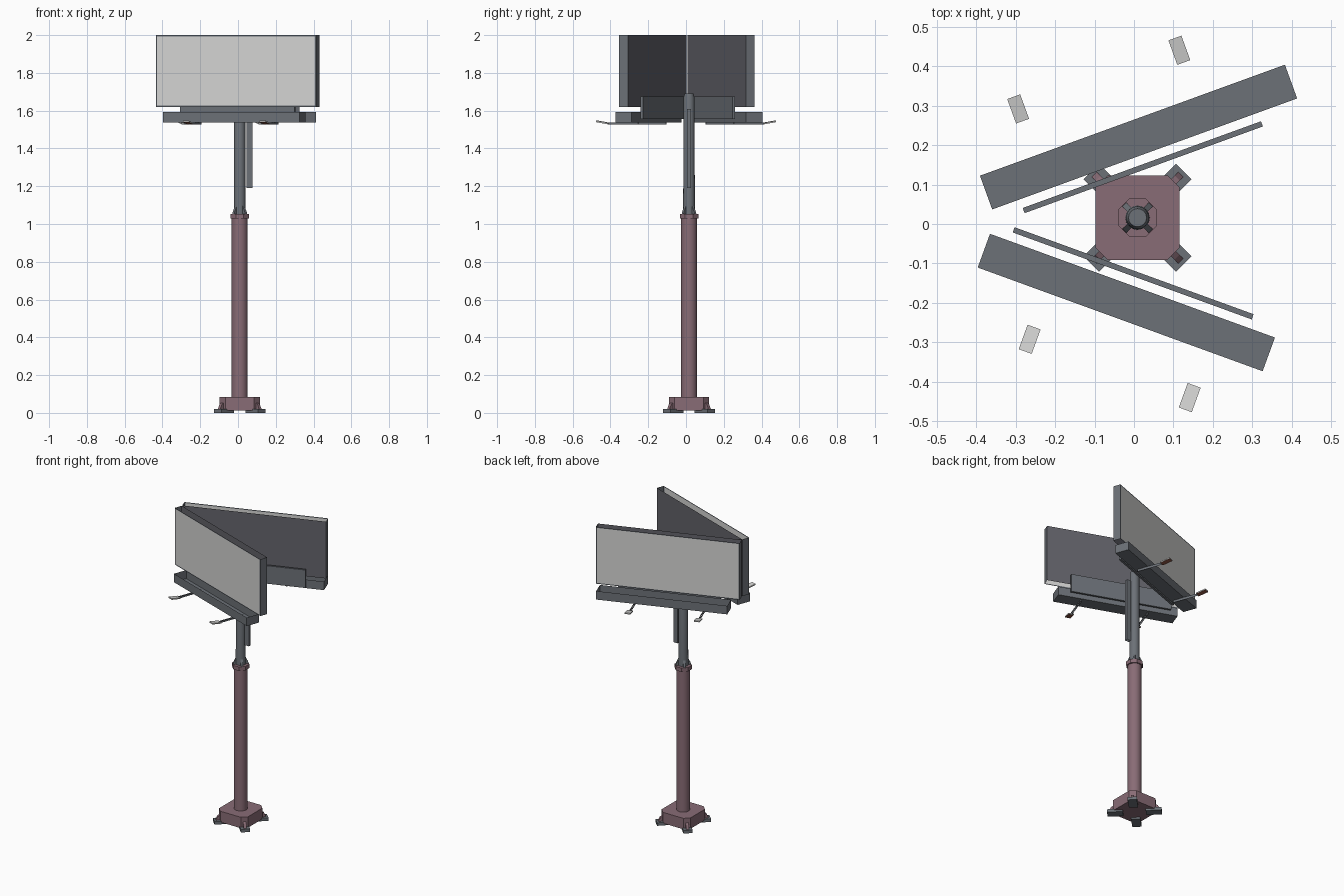
import bpy, bmesh, math
from mathutils import Vector

if "Cube" in bpy.data.objects:
    bpy.data.objects.remove(bpy.data.objects["Cube"])

CX, CY = 0.009, 0.016            # pole axis
C, S = math.cos(math.radians(20)), math.sin(math.radians(20))


def material(name, rgb):
    m = bpy.data.materials.new(name)
    m.diffuse_color = (*rgb, 1)
    m.use_nodes = True
    m.node_tree.nodes["Principled BSDF"].inputs["Base Color"].default_value = m.diffuse_color
    return m


steel = material("blue_grey_steel", (0.15, 0.165, 0.185))
dark = material("dark_grey_backing", (0.125, 0.125, 0.145))
mauve = material("mauve_paint", (0.25, 0.15, 0.18))
white = material("pale_grey_face", (0.66, 0.66, 0.65))
rust = material("rust_brown", (0.26, 0.09, 0.055))


def finish(name, bm, mats, smooth=False):
    bmesh.ops.recalc_face_normals(bm, faces=bm.faces[:])
    me = bpy.data.meshes.new(name)
    bm.to_mesh(me)
    bm.free()
    for m in mats:
        me.materials.append(m)
    ob = bpy.data.objects.new(name, me)
    bpy.context.collection.objects.link(ob)
    if smooth:
        bpy.context.view_layer.objects.active = ob
        ob.select_set(True)
        bpy.ops.object.shade_smooth_by_angle(angle=math.radians(40))
        ob.select_set(False)
    return ob


def wing(side):
    """Frame of one sign: u along the board, v outwards, z up."""
    return lambda u, v, z: Vector((u * C - v * S, 0.005 + side * (u * S + v * C), z))


def upright(u, v, z):
    return Vector((u, v, z))


def box(bm, f, u, v, z, skip=()):
    """Box in frame f; skip lists the sides left open. Returns faces by side."""
    vs = [bm.verts.new(f(a, b, c)) for c in z for b in v for a in u]
    sides = {"bottom": (0, 2, 3, 1), "top": (4, 5, 7, 6), "back": (0, 1, 5, 4),
             "front": (2, 6, 7, 3), "left": (0, 4, 6, 2), "right": (1, 3, 7, 5)}
    return {k: bm.faces.new([vs[i] for i in ids]) for k, ids in sides.items() if k not in skip}


def lathe(name, profile, sides, mats, turn=0.0, smooth=False):
    """Rings of (radius, z) joined round the pole axis, capped."""
    bm = bmesh.new()
    rings = []
    for r, z in profile:
        rings.append([bm.verts.new((CX + r * math.cos(turn + math.tau * i / sides),
                                    CY + r * math.sin(turn + math.tau * i / sides), z))
                      for i in range(sides)])
    for a, b in zip(rings, rings[1:]):
        for i in range(sides):
            j = (i + 1) % sides
            bm.faces.new((a[i], a[j], b[j], b[i]))
    bm.faces.new(rings[0][::-1])
    bm.faces.new(rings[-1])
    return finish(name, bm, mats, smooth)


def diagonal(i):
    """Frame pointing out from the pole along diagonal i."""
    a = math.radians(45 + 90 * i)
    return lambda u, v, z: Vector((CX + u * math.cos(a) - v * math.sin(a),
                                   CY + u * math.sin(a) + v * math.cos(a), z))


def gusset(bm, f, points, half):
    """Extruded (u, z) outline across the thickness."""
    a = [bm.verts.new(f(u, -half, z)) for u, z in points]
    b = [bm.verts.new(f(u, half, z)) for u, z in points]
    bm.faces.new(a)
    bm.faces.new(b[::-1])
    for i in range(len(a)):
        j = (i + 1) % len(a)
        bm.faces.new((a[i], b[i], b[j], a[j]))


# Base block: square with cut corners
bm = bmesh.new()
h, k = 0.107, 0.076
outline = [(h, -k), (h, k), (k, h), (-k, h), (-h, k), (-h, -k), (-k, -h), (k, -h)]
low = [bm.verts.new((CX + x, CY + y, 0.012)) for x, y in outline]
high = [bm.verts.new((CX + x, CY + y, 0.085)) for x, y in outline]
bm.faces.new(low[::-1])
bm.faces.new(high)
for i in range(8):
    j = (i + 1) % 8
    bm.faces.new((low[i], low[j], high[j], high[i]))
finish("base_block", bm, [mauve])

# Four feet with stiffeners on the diagonals
for i in range(4):
    bm = bmesh.new()
    box(bm, diagonal(i), (0.07, 0.166), (-0.028, 0.028), (0, 0.02))
    finish("foot", bm, [steel])
    bm = bmesh.new()
    gusset(bm, diagonal(i), [(0.12, 0.02), (0.155, 0.02), (0.142, 0.045), (0.12, 0.06)], 0.009)
    finish("foot_stiffener", bm, [mauve])

# Pole, collar and upper mast
lathe("lower_pole", [(0.0425, 0.08), (0.0425, 1.04)], 16, [mauve], smooth=True)
lathe("collar", [(0.053, 1.028), (0.053, 1.054)], 8, [mauve], math.pi / 8)
lathe("upper_mast", [(0.031, 1.05), (0.029, 1.67), (0.023, 1.692)], 16, [steel], smooth=True)
for i in range(4):
    bm = bmesh.new()
    gusset(bm, diagonal(i), [(0.02, 1.05), (0.048, 1.05), (0.046, 1.062), (0.03, 1.095), (0.02, 1.095)], 0.007)
    finish("collar_gusset", bm, [steel])

# Cable duct beside the mast
bm = bmesh.new()
box(bm, upright, (0.044, 0.076), (0.006, 0.026), (1.19, 1.61), ("top", "bottom"))
finish("cable_duct", bm, [steel])

# Two boards in a V, each with tray, beam and two lamps
for label, side, tray_u, beam_u, lamps in (
        ("front", -1, (-0.333, 0.436), (-0.28, 0.365), (-0.147, 0.285)),
        ("rear", 1, (-0.327, 0.496), (-0.253, 0.39), (-0.178, 0.257))):
    f = wing(side)

    # Board: open sleeve with a bordered pale face
    bm = bmesh.new()
    faces = box(bm, f, (-0.392, 0.511), (0.146, 0.196), (1.62, 2.0), ("top", "bottom"))
    faces["back"].material_index = 1
    bmesh.ops.recalc_face_normals(bm, faces=bm.faces[:])
    bmesh.ops.inset_individual(bm, faces=[faces["front"]], thickness=0.009)
    faces["front"].material_index = 2
    finish(label + "_board", bm, [steel, dark, white])

    # Walkway tray, open on top
    bm = bmesh.new()
    box(bm, f, tray_u, (0.153, 0.244), (1.537, 1.594), ("top",))
    finish(label + "_tray", bm, [steel])

    # Support beam behind the board
    bm = bmesh.new()
    box(bm, f, beam_u, (0.116, 0.13), (1.555, 1.675))
    finish(label + "_beam", bm, [steel])

    for u in lamps:
        # Thin upright arm under the tray
        bm = bmesh.new()
        box(bm, f, (u - 0.004, u + 0.004), (0.17, 0.34), (1.526, 1.538), ("top", "bottom"))
        finish(label + "_lamp_arm", bm, [steel])

        # Tilted lamp head: pale above, brown below
        def tilt(a, b, z, f=f):
            return f(a, b, z + 0.17 * (b - 0.337))
        bm = bmesh.new()
        faces = box(bm, tilt, (u - 0.0175, u + 0.0175), (0.337, 0.403), (1.528, 1.536))
        faces["bottom"].material_index = 1
        finish(label + "_lamp", bm, [white, rust])
